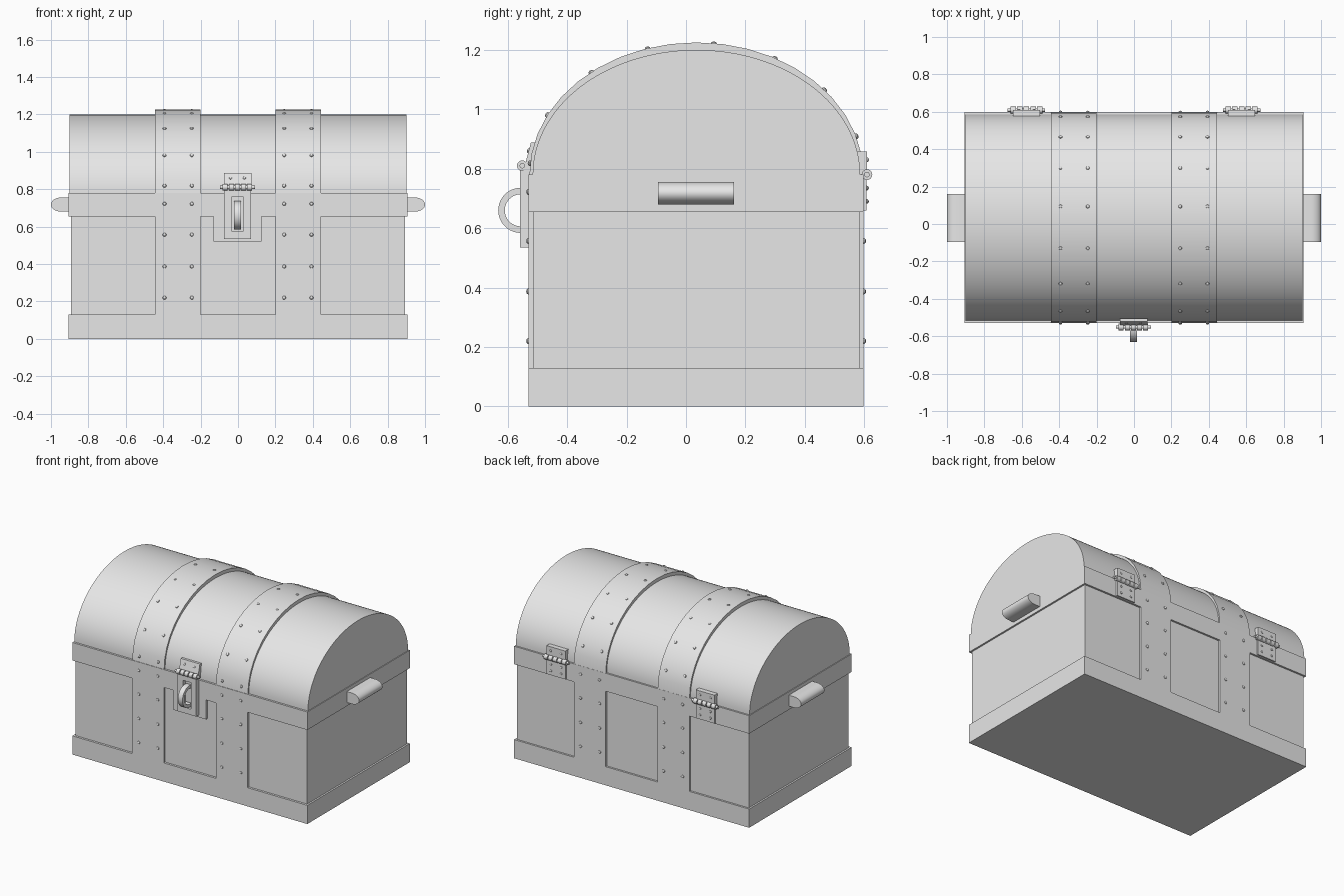
import bpy, bmesh, math
from mathutils import Vector, Matrix

cube = bpy.data.objects.get("Cube")
if cube:
    bpy.data.objects.remove(cube, do_unlink=True)

grey = bpy.data.materials.new("plain_grey")
grey.use_nodes = True
GREY = (0.8, 0.8, 0.8, 1)
grey.diffuse_color = GREY
grey.node_tree.nodes["Principled BSDF"].inputs["Base Color"].default_value = GREY

MID_Y = 0.035      # depth centre of the chest
RIM_Z = 0.78       # where the lid meets the body
FRONT, BACK = -0.53, 0.598


def finish(name, bm, smooth=False):
    bmesh.ops.recalc_face_normals(bm, faces=bm.faces)
    mesh = bpy.data.meshes.new(name)
    bm.to_mesh(mesh)
    bm.free()
    mesh.materials.append(grey)
    obj = bpy.data.objects.new(name, mesh)
    bpy.context.collection.objects.link(obj)
    if smooth:
        bpy.ops.object.select_all(action='DESELECT')
        obj.select_set(True)
        bpy.context.view_layer.objects.active = obj
        bpy.ops.object.shade_smooth_by_angle(angle=math.radians(30))
    return obj


def add_box(bm, x, y, z):
    size = Matrix.Diagonal((x[1] - x[0], y[1] - y[0], z[1] - z[0], 1))
    centre = Vector((sum(x) / 2, sum(y) / 2, sum(z) / 2))
    bmesh.ops.create_cube(bm, size=1, matrix=Matrix.Translation(centre) @ size)


def box(name, x, y, z):
    bm = bmesh.new()
    add_box(bm, x, y, z)
    return finish(name, bm)


def prism(name, points, shift, smooth=True):
    """Extrude a closed outline of 3D points along shift."""
    bm = bmesh.new()
    face = bm.faces.new([bm.verts.new(p) for p in points])
    new = bmesh.ops.extrude_face_region(bm, geom=[face], use_keep_orig=True)["geom"]
    bmesh.ops.translate(bm, vec=shift, verts=[v for v in new if isinstance(v, bmesh.types.BMVert)])
    return finish(name, bm, smooth)


def arch(a, b, steps):
    return [(MID_Y - a * math.cos(math.pi * i / steps), RIM_Z + b * math.sin(math.pi * i / steps))
            for i in range(steps + 1)]


def add_rod(bm, x0, x1, y, z, r):
    m = Matrix.Translation(((x0 + x1) / 2, y, z)) @ Matrix.Rotation(math.pi / 2, 4, 'Y')
    bmesh.ops.create_cone(bm, cap_ends=True, segments=16, radius1=r, radius2=r,
                          depth=x1 - x0, matrix=m)


def add_rivet(bm, pos, normal, r=0.01):
    turn = Vector(normal).to_track_quat('Z', 'Y').to_matrix().to_4x4()
    bmesh.ops.create_uvsphere(bm, u_segments=10, v_segments=6, radius=r,
                              matrix=Matrix.Translation(pos) @ turn @ Matrix.Diagonal((1, 1, 0.8, 1)))


def barrel(name, cx, y, z, half):
    """Hinge barrel of separate knuckles on a pin."""
    bm = bmesh.new()
    step = 2 * half / 5
    for i in range(5):
        start = cx - half + i * step
        add_rod(bm, start + 0.003, start + step - 0.003, y, z, 0.018)
    add_rod(bm, cx - half - 0.012, cx + half + 0.012, y, z, 0.009)
    finish(name, bm, True)


# Body with raised bands around the bottom and the rim
box("chest_body", (-0.893, 0.893), (-0.515, 0.585), (0.01, 0.77))
box("base_band", (-0.905, 0.905), (FRONT, BACK), (0, 0.13))
box("rim_band", (-0.905, 0.905), (FRONT, BACK), (0.655, RIM_Z))

# Arched lid
prism("lid", [(-0.9, y, z) for y, z in arch(0.551, 0.42, 64)], (1.8, 0, 0))

# Straps over the lid and down the front and back
for side, s in (("right", -1), ("left", 1)):
    x0, x1 = sorted((s * 0.2, s * 0.445))
    outline = arch(0.562, 0.445, 20) + arch(0.54, 0.41, 20)[::-1]
    prism(side + "_lid_strap", [(x0, y, z) for y, z in outline], (x1 - x0, 0, 0))
    box(side + "_front_strap", (x0, x1), (FRONT, -0.51), (0.13, 0.655))
    box(side + "_back_strap", (x0, x1), (0.58, BACK), (0.13, 0.655))

    # Rivets in two rows along each strap
    bm = bmesh.new()
    for x in (s * 0.247, s * 0.393):
        for z in (0.22, 0.387, 0.557, 0.722):
            add_rivet(bm, (x, FRONT, z), (0, -1, 0))
            add_rivet(bm, (x, BACK, z), (0, 1, 0))
        for t in (5, 27, 51, 73, 96, 118, 140, 163):
            c, d = math.cos(math.radians(t)), math.sin(math.radians(t))
            add_rivet(bm, (x, MID_Y - 0.562 * c, RIM_Z + 0.443 * d), (0, -c / 0.562, d / 0.445))
    finish(side + "_strap_rivets", bm, True)

    # Rounded side handle
    nose = [(s * (0.945 + 0.055 * math.sin(a)), -0.095, 0.718 + 0.038 * math.cos(a))
            for a in (math.pi * i / 16 for i in range(17))]
    prism(side + "_handle", [(s * 0.9, -0.095, 0.756)] + nose + [(s * 0.9, -0.095, 0.68)], (0, 0.256, 0))

    # Back hinge with two riveted leaves
    cx = s * 0.575
    bm = bmesh.new()
    add_box(bm, (cx - 0.072, cx + 0.072), (0.57, 0.61), (RIM_Z, 0.858))
    add_box(bm, (cx - 0.072, cx + 0.072), (0.59, 0.608), (0.66, RIM_Z))
    finish(side + "_hinge_leaves", bm)
    barrel(side + "_hinge_barrel", cx, 0.609, RIM_Z, 0.088)
    bm = bmesh.new()
    for dx in (-0.04, 0.04):
        for z in (0.69, 0.735, 0.83):
            add_rivet(bm, (cx + dx, 0.609, z), (0, 1, 0), 0.008)
    finish(side + "_hinge_rivets", bm, True)

# Lock backing, flush with the bands
box("lock_backing", (-0.13, 0.125), (FRONT, -0.51), (0.52, 0.655))

# Hasp: leaning upper leaf, barrel, lower plate with a raised slot frame
leaf = [(-0.075, -0.548, 0.79), (-0.075, -0.522, 0.888), (-0.075, -0.505, 0.888), (-0.075, -0.515, 0.79)]
prism("hasp_upper_leaf", leaf, (0.147, 0, 0), False)
barrel("hasp_barrel", -0.003, -0.551, 0.81, 0.082)
bm = bmesh.new()
px, pz = (-0.075, 0.069), (0.535, 0.8)
for x, z in (((px[0], -0.033), pz), ((0.027, px[1]), pz),
             ((-0.033, 0.027), (pz[0], 0.575)), ((-0.033, 0.027), (0.76, pz[1]))):
    add_box(bm, x, (-0.558, FRONT + 0.005), z)
bmesh.ops.remove_doubles(bm, verts=bm.verts, dist=0.0001)
finish("hasp_plate", bm)
bm = bmesh.new()
for dx in (-0.04, 0.034):
    add_rivet(bm, (dx, -0.529, 0.86), (0, -1, 0.2), 0.008)
finish("hasp_rivets", bm, True)

# Curved staple passing through the slot
ring = []
for r, order in ((0.076, 1), (0.054, -1)):
    ring += [(-0.021, -0.556 - r * math.sin(a), 0.66 + r * math.cos(a))
             for a in [math.pi * i / 20 for i in range(-2, 23)][::order]]
prism("lock_staple", ring, (0.036, 0, 0))
